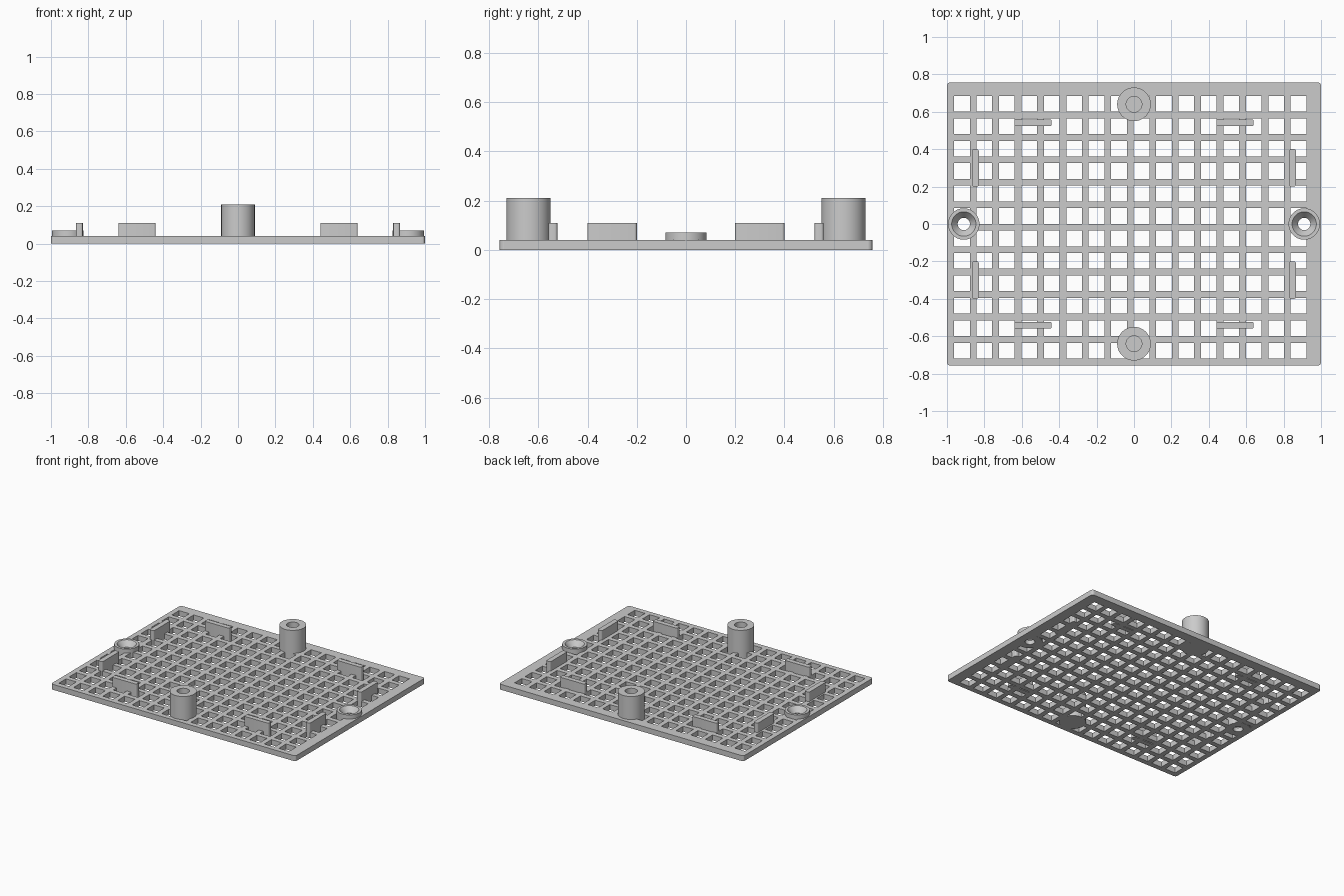
import bpy, bmesh, math
from mathutils import Matrix

if "Cube" in bpy.data.objects:
    bpy.data.objects.remove(bpy.data.objects["Cube"], do_unlink=True)

grey = bpy.data.materials.new("light grey plastic")
grey.use_nodes = True
grey.diffuse_color = (0.6, 0.6, 0.6, 1)
grey.node_tree.nodes["Principled BSDF"].inputs["Base Color"].default_value = (0.6, 0.6, 0.6, 1)


def finish(bm, name, location=(0, 0, 0)):
    bmesh.ops.recalc_face_normals(bm, faces=bm.faces)
    mesh = bpy.data.meshes.new(name)
    bm.to_mesh(mesh)
    bm.free()
    mesh.materials.append(grey)
    obj = bpy.data.objects.new(name, mesh)
    obj.location = location
    bpy.context.collection.objects.link(obj)
    return obj


def activate(obj):
    bpy.ops.object.select_all(action='DESELECT')
    obj.select_set(True)
    bpy.context.view_layer.objects.active = obj


def smooth(obj):
    activate(obj)
    bpy.ops.object.shade_smooth_by_angle(angle=math.radians(30))


def lathe(name, profile, location, steps=48):
    """Revolve a closed or axis-to-axis (radius, height) profile about z."""
    bm = bmesh.new()
    verts = [bm.verts.new((r, 0, z)) for r, z in profile]
    edges = [bm.edges.new(pair) for pair in zip(verts, verts[1:])]
    if profile[0][0] > 0:
        edges.append(bm.edges.new((verts[-1], verts[0])))
    bmesh.ops.spin(bm, geom=verts + edges, cent=(0, 0, 0), axis=(0, 0, 1),
                   angle=math.tau, steps=steps, use_duplicate=False)
    bmesh.ops.remove_doubles(bm, verts=bm.verts, dist=1e-5)
    obj = finish(bm, name, location)
    smooth(obj)
    return obj


def upright_edges(bm):
    return [e for e in bm.edges
            if abs(e.verts[0].co.z - e.verts[1].co.z) > 1e-4]


def tab(name, x, y, sx, sy, height):
    """Upright plate with rounded vertical corners."""
    bm = bmesh.new()
    bmesh.ops.create_cube(bm, size=1, matrix=Matrix.Translation((0, 0, height / 2))
                          @ Matrix.Diagonal((sx, sy, height, 1)))
    bmesh.ops.bevel(bm, geom=upright_edges(bm), offset=0.01, segments=4,
                    affect='EDGES', profile=0.5)
    smooth(finish(bm, name, (x, y, 0)))


# Perforated plate: grid lines alternate between bar and opening
HALF_X, HALF_Y, THICK = 1.0, 0.757, 0.04
PITCH, OPENING = 0.12, 0.084


def grid_lines(half, first_centre, count):
    lines = [-half]
    for i in range(count):
        c = first_centre + i * PITCH
        lines += [c - OPENING / 2, c + OPENING / 2]
    return lines + [half]


xs = grid_lines(HALF_X, -0.92, 16)
ys = grid_lines(HALF_Y, -0.677, 12)
bm = bmesh.new()
grid = [[bm.verts.new((x, y, 0)) for y in ys] for x in xs]
for i in range(len(xs) - 1):
    for j in range(len(ys) - 1):
        if not (i % 2 and j % 2):
            bm.faces.new((grid[i][j], grid[i + 1][j], grid[i + 1][j + 1], grid[i][j + 1]))
top = bmesh.ops.extrude_face_region(bm, geom=bm.faces[:], use_keep_orig=True)
bmesh.ops.translate(bm, vec=(0, 0, THICK),
                    verts=[g for g in top["geom"] if isinstance(g, bmesh.types.BMVert)])
corners = [e for e in upright_edges(bm)
           if all(abs(v.co.x) > HALF_X - 1e-4 and abs(v.co.y) > HALF_Y - 1e-4 for v in e.verts)]
bmesh.ops.bevel(bm, geom=corners, offset=0.018, segments=4, affect='EDGES', profile=0.5)
plate = finish(bm, "perforated_plate")

# Countersunk screw bosses, with matching seats cut out of the plate
BOSS_R, BOSS_X = 0.084, 0.91
for side, sx in (("left", 1), ("right", -1)):
    cutter = lathe(side + "_boss_cutter",
                   [(0, -0.1), (BOSS_R, -0.1), (BOSS_R, 0.1), (0, 0.1)], (sx * BOSS_X, 0, 0))
    cut = plate.modifiers.new(side + " seat", 'BOOLEAN')
    cut.operation = 'DIFFERENCE'
    cut.solver = 'EXACT'
    cut.object = cutter
    activate(plate)
    bpy.ops.object.modifier_apply(modifier=cut.name)
    bpy.data.objects.remove(cutter, do_unlink=True)
    lathe(side + "_screw_boss",
          [(0.033, 0), (BOSS_R, 0), (BOSS_R, 0.07), (0.065, 0.07), (0.033, 0.03)],
          (sx * BOSS_X, 0, 0))

# Tall posts with blind holes
for end, sy in (("front", -1), ("back", 1)):
    lathe(end + "_post",
          [(0, 0), (0.09, 0), (0.09, 0.21), (0.042, 0.21), (0.042, THICK), (0, THICK)],
          (0, sy * 0.64, 0))

# Locating tabs along all four edges
for end, sy in (("front", -1), ("back", 1)):
    for side, sx in (("left", 1), ("right", -1)):
        tab(f"{end}_{side}_long_edge_tab", sx * 0.54, sy * 0.541, 0.2, 0.036, 0.11)
        tab(f"{end}_{side}_short_edge_tab", sx * 0.848, sy * 0.3, 0.036, 0.2, 0.11)
